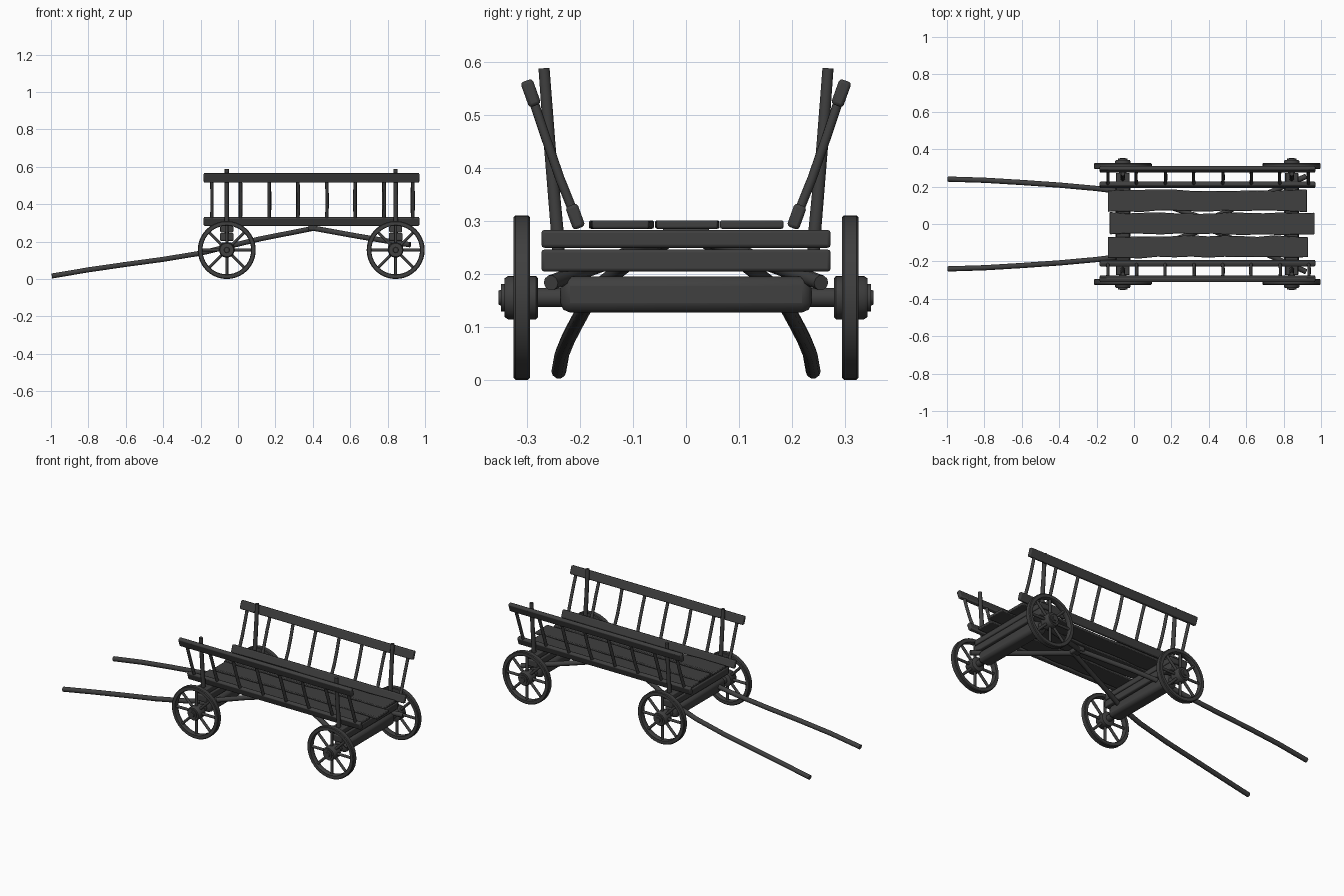
import bpy, bmesh, math, random
from mathutils import Vector

if "Cube" in bpy.data.objects:
    bpy.data.objects.remove(bpy.data.objects["Cube"])

random.seed(4)
wood = bpy.data.materials.new("dark_wood")
wood.diffuse_color = (0.05, 0.05, 0.05, 1)
wood.use_nodes = True
wood.node_tree.nodes["Principled BSDF"].inputs["Base Color"].default_value = wood.diffuse_color


def finish(ob, angle=40):
    bpy.ops.object.select_all(action='DESELECT')
    ob.select_set(True)
    bpy.context.view_layer.objects.active = ob
    ob.data.materials.append(wood)
    bpy.ops.object.shade_smooth_by_angle(angle=math.radians(angle))
    return ob


def from_bmesh(name, bm):
    bmesh.ops.recalc_face_normals(bm, faces=bm.faces)
    me = bpy.data.meshes.new(name)
    bm.to_mesh(me)
    bm.free()
    ob = bpy.data.objects.new(name, me)
    bpy.context.collection.objects.link(ob)
    return ob


def box(name, loc, size, bevel=0.006, rot_x=0.0, cuts=0, wobble=0.0):
    """Bevelled beam; optional cuts along x with wavy long edges."""
    bm = bmesh.new()
    bmesh.ops.create_cube(bm, size=1)
    bmesh.ops.scale(bm, vec=size, verts=bm.verts)
    if cuts:
        long = [e for e in bm.edges if abs(e.verts[0].co.x - e.verts[1].co.x) > 1e-4]
        bmesh.ops.subdivide_edges(bm, edges=long, cuts=cuts, use_grid_fill=True)
        shift = {}
        for v in bm.verts:
            key = (round(v.co.x, 3), v.co.y > 0)
            shift.setdefault(key, random.uniform(-wobble, wobble))
            v.co.y += shift[key]
    ob = from_bmesh(name, bm)
    ob.location = loc
    ob.rotation_euler.x = rot_x
    m = ob.modifiers.new("bevel", 'BEVEL')
    m.width, m.segments, m.limit_method = bevel, 2, 'ANGLE'
    return finish(ob)


def rod(name, points, r, radii=None):
    """Round pole through the given points."""
    cu = bpy.data.curves.new(name, 'CURVE')
    cu.dimensions = '3D'
    cu.bevel_depth, cu.bevel_resolution, cu.use_fill_caps = r, 3, True
    sp = cu.splines.new('POLY')
    sp.points.add(len(points) - 1)
    for i, p in enumerate(points):
        sp.points[i].co = (*p, 1)
        sp.points[i].radius = radii[i] if radii else 1
    ob = bpy.data.objects.new(name, cu)
    bpy.context.collection.objects.link(ob)
    bpy.ops.object.select_all(action='DESELECT')
    ob.select_set(True)
    bpy.context.view_layer.objects.active = ob
    bpy.ops.object.convert(target='MESH')
    return finish(bpy.context.view_layer.objects.active)


def lathe(name, profile, loc, side=1, n=40):
    """Closed (radius, y) profile turned about the y axis."""
    bm = bmesh.new()
    rings = []
    for i in range(n):
        a = 2 * math.pi * i / n
        rings.append([bm.verts.new((r * math.cos(a), side * y, r * math.sin(a))) for r, y in profile])
    k = len(profile)
    for i in range(n):
        p, q = rings[i], rings[(i + 1) % n]
        for j in range(k):
            bm.faces.new((p[j], p[(j + 1) % k], q[(j + 1) % k], q[j]))
    bmesh.ops.remove_doubles(bm, verts=bm.verts, dist=1e-5)
    ob = from_bmesh(name, bm)
    ob.location = loc
    return finish(ob)


AXLES = {"front": -0.06, "rear": 0.843}
WZ = 0.155
RIM = [(0.151, -0.016), (0.155, -0.012), (0.155, 0.012), (0.151, 0.016),
       (0.133, 0.016), (0.130, 0.012), (0.130, -0.012), (0.133, -0.016)]
HUB = [(0.0, -0.031), (0.036, -0.031), (0.041, -0.027), (0.041, 0.026), (0.036, 0.033),
       (0.026, 0.033), (0.026, 0.039), (0.015, 0.039), (0.013, 0.044), (0.0, 0.044)]

# wheels, axles and bolsters
for end, ax in AXLES.items():
    for s in (-1, 1):
        c = Vector((ax, s * 0.31, WZ))
        tag = f"{end}_{'right' if s < 0 else 'left'}"
        lathe(f"{tag}_wheel_rim", RIM, c, s)
        lathe(f"{tag}_wheel_hub", HUB, c, s, 24)
        for i in range(8):
            a = math.pi * i / 4
            d = Vector((math.cos(a), 0, math.sin(a)))
            rod(f"{tag}_spoke", [c + d * 0.03, c + d * 0.135], 0.008)
        # tall stake that holds the side rack
        rod(f"{tag}_stake", [(ax, s * 0.239, 0.21), (ax, s * 0.243, 0.28), (ax, s * 0.257, 0.44),
                             (ax, s * 0.268, 0.588)], 0.011, [1.15, 1.15, 1.05, 1])
    rod(f"{end}_axle", [(ax, -0.29, WZ), (ax, 0.29, WZ)], 0.019)
    box(f"{end}_axle_beam", (ax, 0, 0.161), (0.08, 0.474, 0.068), 0.018)
    box(f"{end}_lower_bolster", (ax, 0, 0.225), (0.074, 0.546, 0.042))
    box(f"{end}_upper_bolster", (ax, 0, 0.266), (0.07, 0.546, 0.034))

# deck planks with uneven edges
for x0, x1, y, w in ((-0.14, 0.925, 0.124, 0.112), (-0.13, 0.965, 0.002, 0.114), (-0.14, 0.93, -0.122, 0.114)):
    box("deck_plank", ((x0 + x1) / 2, y, 0.293), (x1 - x0, w, 0.016), 0.004, cuts=11, wobble=0.005)

# leaning side racks
LEAN = math.atan2(0.084, 0.233)
for s in (-1, 1):
    side = "right" if s < 0 else "left"
    box(f"{side}_bottom_rail", (0.393, s * 0.209, 0.308), (1.153, 0.024, 0.046), 0.006, -s * LEAN)
    box(f"{side}_top_rail", (0.393, s * 0.293, 0.541), (1.153, 0.024, 0.05), 0.006, -s * LEAN)
    for i in range(8):
        x = -0.14 + i * 0.1534
        j = random.uniform(-0.003, 0.003)
        rod(f"{side}_rung", [(x, s * 0.211, 0.313), (x + j, s * 0.238, 0.38),
                             (x + j, s * 0.264, 0.455), (x, s * 0.292, 0.538)], 0.009)

    # pulling shaft running back under the deck, and rear brace
    rod(f"{side}_shaft", [(-0.995, s * 0.24, 0.016), (-0.8, s * 0.234, 0.049), (-0.6, s * 0.222, 0.078),
                          (-0.4, s * 0.208, 0.105), (-0.2, s * 0.19, 0.138), (-0.06, s * 0.172, 0.172),
                          (0.12, s * 0.115, 0.215), (0.41, s * 0.018, 0.272)], 0.014)
    rod(f"{side}_rear_brace", [(0.39, s * 0.02, 0.274), (0.65, s * 0.135, 0.227),
                               (0.92, s * 0.255, 0.183)], 0.0145)
box("brace_joint", (0.4, 0, 0.273), (0.05, 0.09, 0.026))
